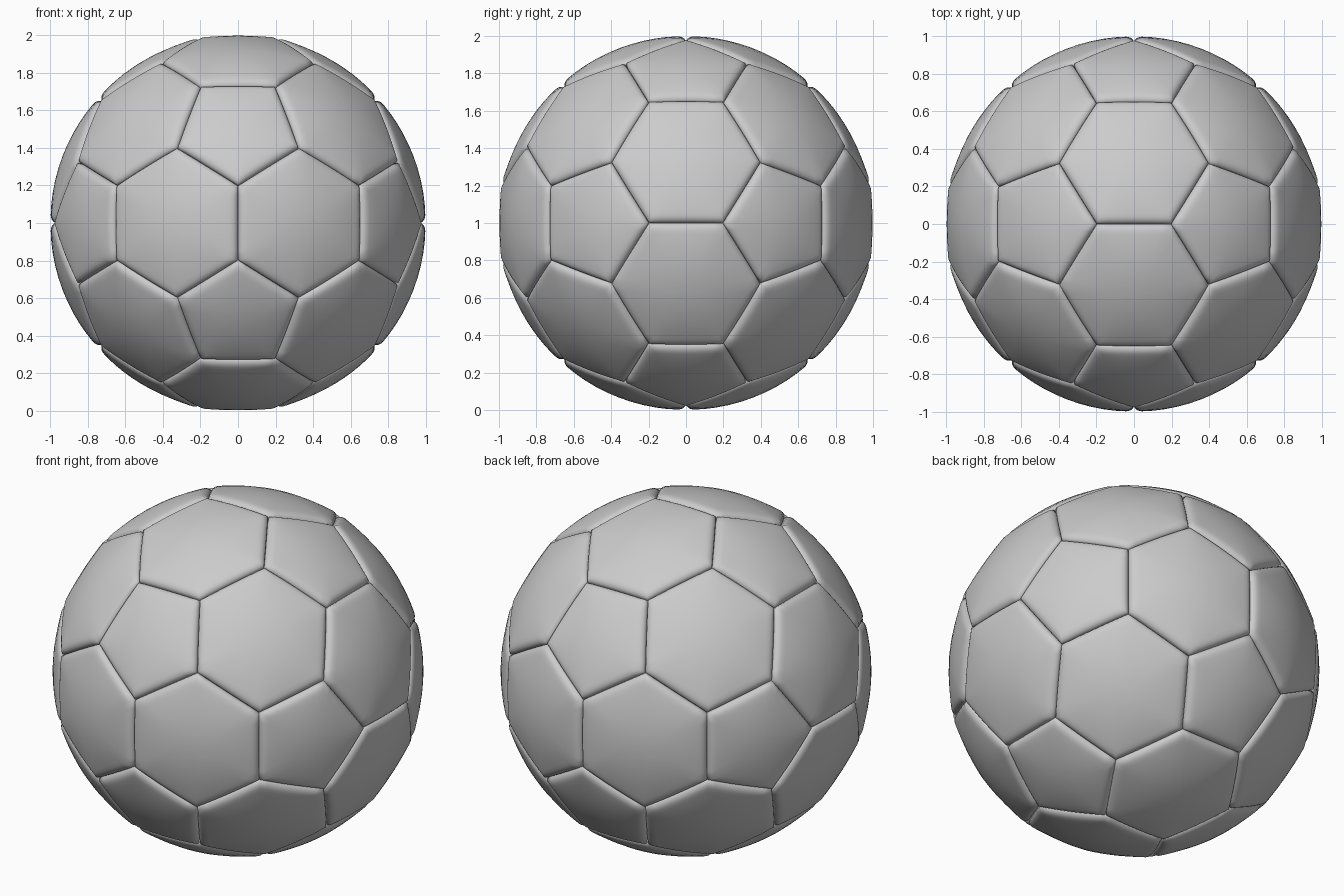
import bpy, bmesh, math
from mathutils import Vector

if "Cube" in bpy.data.objects:
    bpy.data.objects.remove(bpy.data.objects["Cube"])

PHI = (1 + math.sqrt(5)) / 2
SEGS = 8                                   # divisions along each panel side
RINGS = [0.18, 0.36, 0.54, 0.70, 0.82, 0.88, 0.92, 0.95, 0.975, 0.99, 1.0]
SEAM_W, SEAM_D = 0.045, 0.032              # rounded seam width and depth

# Icosahedron corners: each is the middle of a five-sided panel
ico = []
for a in (-1, 1):
    for b in (-PHI, PHI):
        ico += [Vector((0, b, a)), Vector((a, 0, b)), Vector((b, a, 0))]


def linked(p, q):
    return abs((p - q).length - 2) < 0.01


# Seam junctions lie at the thirds of the icosahedron edges
junctions = [p + (q - p) / 3 for p in ico for q in ico if linked(p, q)]

# Icosahedron faces: each is the middle of a six-sided panel
hex_mids = [(p + q + r) / 3
            for i, p in enumerate(ico)
            for j, q in enumerate(ico[:i])
            for r in ico[:j]
            if linked(p, q) and linked(q, r) and linked(p, r)]


def add_panel(bm, mid, n):
    """One padded panel: concentric rings pushed out to a sphere."""
    corners = sorted(junctions, key=lambda v: (v - mid).length)[:n]
    centre = sum(corners, Vector()) / n
    axis = centre.normalized()
    ex = (corners[0] - centre).normalized()
    ey = axis.cross(ex)
    corners.sort(key=lambda v: math.atan2((v - centre).dot(ey), (v - centre).dot(ex)))
    size = junctions[0].length
    apothem = ((corners[0] + corners[1]) / 2 - centre).length / size

    outline = []
    for i in range(n):
        for s in range(SEGS):
            u = s / SEGS
            outline.append((corners[i].lerp(corners[(i + 1) % n], u), (2 * u - 1) ** 2))

    hub = bm.verts.new(axis)
    previous = None
    for t in RINGS:
        ring = []
        for edge_pt, corner in outline:
            x = max(0.0, 1 - apothem * (1 - t) / SEAM_W)
            groove = SEAM_D * (1 - math.sqrt(max(0.0, 1 - x * x)))
            radius = 1.0 + t ** 4 * (0.014 * corner - 0.003) - groove
            ring.append(bm.verts.new(centre.lerp(edge_pt, t).normalized() * radius))
        count = len(ring)
        for k in range(count):
            m = (k + 1) % count
            if previous is None:
                bm.faces.new((hub, ring[k], ring[m]))
            else:
                bm.faces.new((previous[k], ring[k], ring[m], previous[m]))
        previous = ring


def build(name, mids, n):
    bm = bmesh.new()
    for mid in mids:
        add_panel(bm, mid, n)
    for f in bm.faces:
        f.smooth = True
    mesh = bpy.data.meshes.new(name)
    bm.to_mesh(mesh)
    bm.free()
    obj = bpy.data.objects.new(name, mesh)
    obj.location.z = 1.0
    bpy.context.collection.objects.link(obj)


# Twelve five-sided and twenty six-sided panels make the ball
build("pentagon_panels", ico, 5)
build("hexagon_panels", hex_mids, 6)
